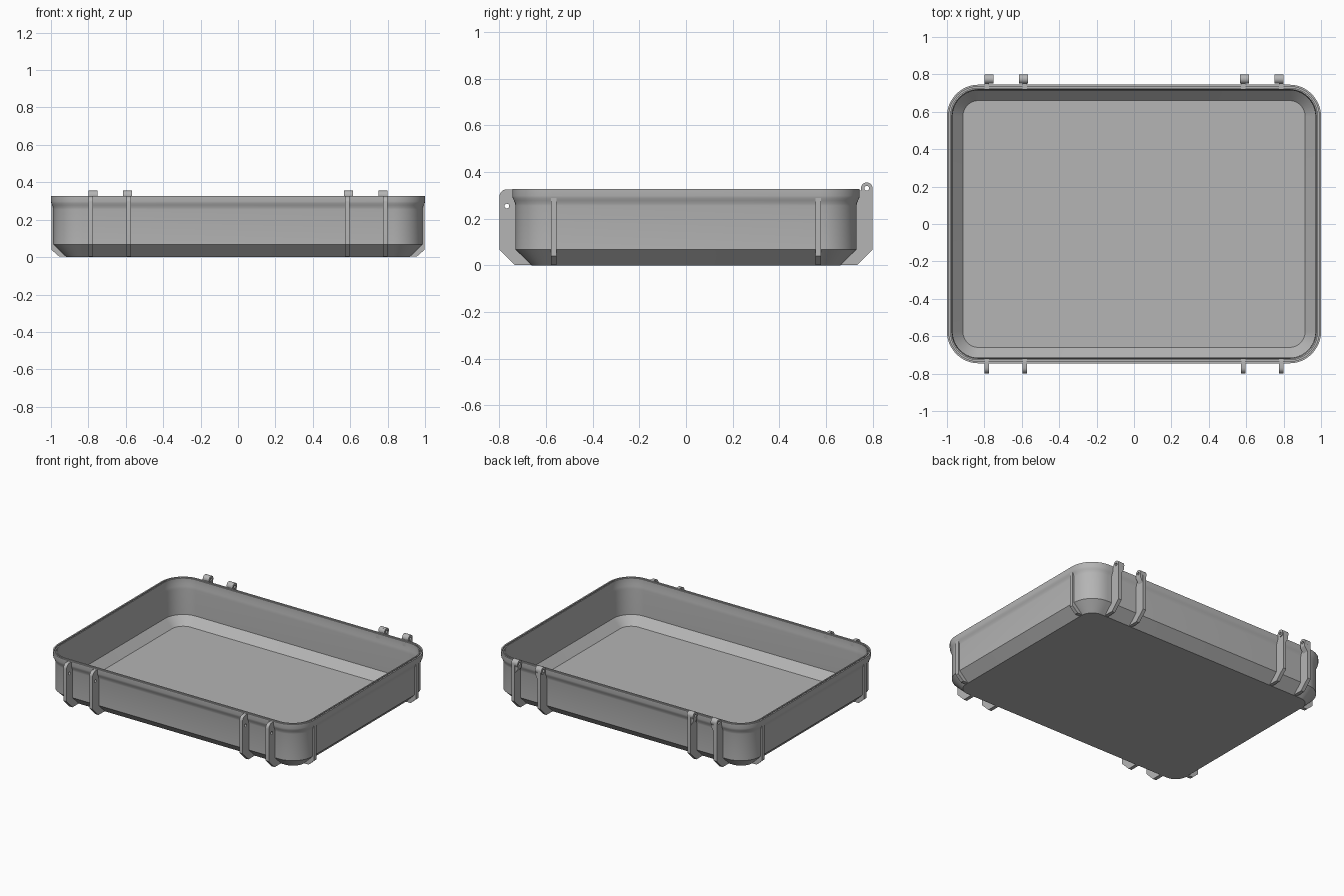
import bpy, bmesh
from math import sin, cos, pi, radians
from mathutils import Vector

scene = bpy.context.scene
if "Cube" in scene.objects:
    bpy.data.objects.remove(scene.objects["Cube"], do_unlink=True)

# One plain grey plastic
GREY = (0.46, 0.46, 0.46, 1)
plastic = bpy.data.materials.new("grey_plastic")
plastic.use_nodes = True
plastic.diffuse_color = GREY
plastic.node_tree.nodes["Principled BSDF"].inputs["Base Color"].default_value = GREY

HX, HY, RADIUS, STEPS = 1.0, 0.745, 0.17, 12


def finish(name, bm):
    bmesh.ops.recalc_face_normals(bm, faces=bm.faces)
    mesh = bpy.data.meshes.new(name)
    bm.to_mesh(mesh)
    bm.free()
    mesh.materials.append(plastic)
    obj = bpy.data.objects.new(name, mesh)
    scene.collection.objects.link(obj)
    bpy.ops.object.select_all(action="DESELECT")
    obj.select_set(True)
    bpy.context.view_layer.objects.active = obj
    bpy.ops.object.shade_smooth_by_angle(angle=radians(30))
    return obj


def rounded_rect(inset, z):
    """Rounded rectangle, inset evenly from the rim."""
    r = RADIUS - inset
    points = []
    for q, (sx, sy) in enumerate([(1, 1), (-1, 1), (-1, -1), (1, -1)]):
        for i in range(STEPS + 1):
            a = (q + i / STEPS) * pi / 2
            points.append((sx * (HX - RADIUS) + r * cos(a),
                           sy * (HY - RADIUS) + r * sin(a), z))
    return points


def circle(u, v, r, n=20, start=0, end=2 * pi):
    closed = end - start > 6
    count = n if closed else n + 1
    return [(u + r * cos(start + (end - start) * i / n),
             v + r * sin(start + (end - start) * i / n)) for i in range(count)]


def plate(name, loops, place, thickness):
    """Flat outline with holes, given thickness along a direction."""
    bm = bmesh.new()
    for loop in loops:
        verts = [bm.verts.new(place(u, v)) for u, v in loop]
        for a, b in zip(verts, verts[1:] + verts[:1]):
            bm.edges.new((a, b))
    bmesh.ops.triangle_fill(bm, edges=bm.edges[:], use_beauty=True)
    out = bmesh.ops.extrude_face_region(bm, geom=bm.faces[:])
    moved = [g for g in out["geom"] if isinstance(g, bmesh.types.BMVert)]
    bmesh.ops.translate(bm, verts=moved, vec=Vector(thickness))
    return finish(name, bm)


# Tray shell: (inset, z) from underside, up the outside, over the rim, down inside
section = [(0.083, 0), (0.014, 0.067), (0.014, 0.255), (0.012, 0.265),
           (0.007, 0.278), (0.002, 0.288), (0, 0.298), (0, 0.328),
           (0.01, 0.328), (0.01, 0.316), (0.017, 0.316), (0.017, 0.328),
           (0.025, 0.328), (0.025, 0.295), (0.029, 0.275), (0.03, 0.255),
           (0.03, 0.075), (0.085, 0.018)]
bm = bmesh.new()
rings = [[bm.verts.new(p) for p in rounded_rect(*s)] for s in section]
for low, high in zip(rings, rings[1:]):
    for i in range(len(low)):
        j = (i + 1) % len(low)
        bm.faces.new((low[i], low[j], high[j], high[i]))
bm.faces.new(rings[0])
bm.faces.new(rings[-1])
finish("tray_shell", bm)

# Rib foot shared by latch and hinge ribs; u = distance out, v = height
foot = [(0.72, 0.32), (0.72, 0.07), (0.66, 0.002), (0.735, 0.002), (0.80, 0.067)]

for side, s in (("left", 1), ("right", -1)):
    for where, x0, x1, k0, k1 in (("inner", 0.572, 0.596, 0.567, 0.615),
                                  ("outer", 0.775, 0.80, 0.752, 0.80)):
        tag = f"{side}_{where}"
        wide = (s * (x1 - x0), 0, 0)

        # Front latch rib with rounded top and pin hole
        outline = foot + circle(0.768, 0.294, 0.032, 8, 0, pi / 2) + [(0.74, 0.326)]
        plate(f"front_latch_rib_{tag}", [outline, circle(0.768, 0.254, 0.01)],
              lambda u, v: (s * x0, -u, v), wide)

        # Back hinge rib rising to the knuckle
        outline = foot + circle(0.775, 0.33, 0.025, 14, 0, pi) + [(0.75, 0.32)]
        plate(f"back_hinge_rib_{tag}", [outline, circle(0.775, 0.33, 0.01)],
              lambda u, v: (s * x0, u, v), wide)

        # Hinge knuckle with pin bore
        plate(f"hinge_knuckle_{tag}",
              [circle(0.775, 0.33, 0.025, 24), circle(0.775, 0.33, 0.01)],
              lambda u, v: (s * k0, u, v), (s * (k1 - k0), 0, 0))

        # Sloping gusset carrying the overhanging side of the knuckle
        near, far = (x1, k1) if where == "inner" else (x0, k0)
        gusset = [(near, 0.315), (near, 0.265), (far, 0.298), (far, 0.315)]
        plate(f"hinge_gusset_{tag}", [gusset],
              lambda u, v: (s * u, 0.755, v), (0, 0.042, 0))

    # Side ribs
    for end, y in (("front", -0.567), ("back", 0.567)):
        outline = [(0.975, 0.29), (0.975, 0.07), (0.91, 0.002), (0.955, 0.002),
                   (0.998, 0.04), (0.998, 0.29)]
        plate(f"{side}_side_rib_{end}", [outline],
              lambda u, v: (s * u, y - 0.0125, v), (0, 0.025, 0))
